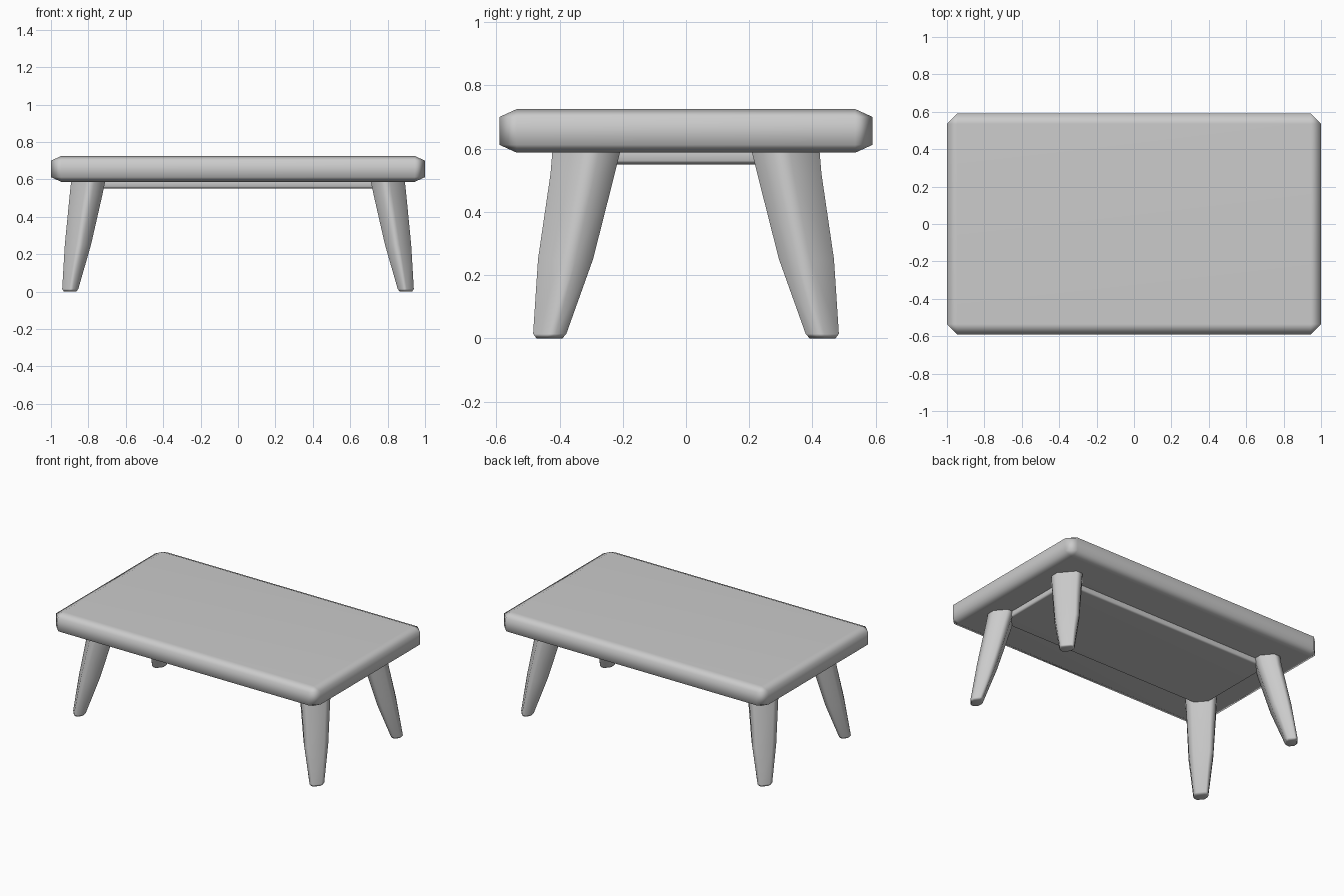
import bpy, bmesh

if "Cube" in bpy.data.objects:
    bpy.data.objects.remove(bpy.data.objects["Cube"])

GREY = (0.6, 0.6, 0.6, 1)
mat = bpy.data.materials.new("plain grey")
mat.use_nodes = True
mat.diffuse_color = GREY
mat.node_tree.nodes["Principled BSDF"].inputs["Base Color"].default_value = GREY


def finish(name, bm, angle):
    """Turn a bmesh into a smooth-shaded object with weighted normals."""
    bmesh.ops.recalc_face_normals(bm, faces=bm.faces)
    mesh = bpy.data.meshes.new(name)
    bm.to_mesh(mesh)
    bm.free()
    mesh.materials.append(mat)
    ob = bpy.data.objects.new(name, mesh)
    bpy.context.collection.objects.link(ob)
    bpy.ops.object.select_all(action='DESELECT')
    ob.select_set(True)
    bpy.context.view_layer.objects.active = ob
    bpy.ops.object.shade_smooth_by_angle(angle=angle)
    ob.modifiers.new("weighted normals", 'WEIGHTED_NORMAL').keep_sharp = True
    return ob


def slab(name, size, z_low, z_high, inset, drop):
    """Box with chamfers that are wide across (inset) and low in height (drop)."""
    bm = bmesh.new()
    bmesh.ops.create_cube(bm, size=1)
    tall = (z_high - z_low) * inset / drop
    bmesh.ops.scale(bm, vec=(size[0], size[1], tall), verts=bm.verts)
    bmesh.ops.bevel(bm, geom=bm.edges[:], offset=inset, segments=1, affect='EDGES')
    bmesh.ops.scale(bm, vec=(1, 1, drop / inset), verts=bm.verts)
    bmesh.ops.translate(bm, vec=(0, 0, (z_low + z_high) / 2), verts=bm.verts)
    return finish(name, bm, 1.4)


# Table top and the shallow panel beneath it
slab("table_top", (2, 1.18), 0.587, 0.725, 0.055, 0.025)
slab("under_panel", (1.6, 0.62), 0.55, 0.61, 0.012, 0.012)

# Leg cross-section: a chamfered rectangle turned toward the table corner
THICK, WIDE, CHAMFER = 0.078, 0.095, 0.035
rect = [(THICK - CHAMFER, WIDE), (THICK, WIDE - CHAMFER)]
rect += [(u, -v) for u, v in reversed(rect)]
rect += [(-u, -v) for u, v in rect]
section = [(u - v, u + v) for u, v in rect]
reach = max(x for x, y in section) * 2
section = [(x / reach, y / reach) for x, y in section]

# Leg rings: height, centre x, centre y, width x, width y
RINGS = [
    (0.0, 0.898, 0.432, 0.066, 0.082),
    (0.014, 0.897, 0.431, 0.086, 0.105),
    (0.25, 0.856, 0.381, 0.14, 0.174),
    (0.52, 0.812, 0.327, 0.175, 0.203),
    (0.61, 0.798, 0.312, 0.184, 0.218),
]


def leg(name, sx, sy):
    bm = bmesh.new()
    loops = [[bm.verts.new((sx * (cx + x * wx), sy * (cy + y * wy), z))
              for x, y in section] for z, cx, cy, wx, wy in RINGS]
    for low, high in zip(loops, loops[1:]):
        for i in range(len(low)):
            j = (i + 1) % len(low)
            bm.faces.new((low[i], low[j], high[j], high[i]))
    bm.faces.new(loops[0])
    bm.faces.new(loops[-1])
    finish(name, bm, 1.2)


for side, sx in (("left", 1), ("right", -1)):
    for end, sy in (("front", -1), ("back", 1)):
        leg(f"{end}_{side}_leg", sx, sy)
